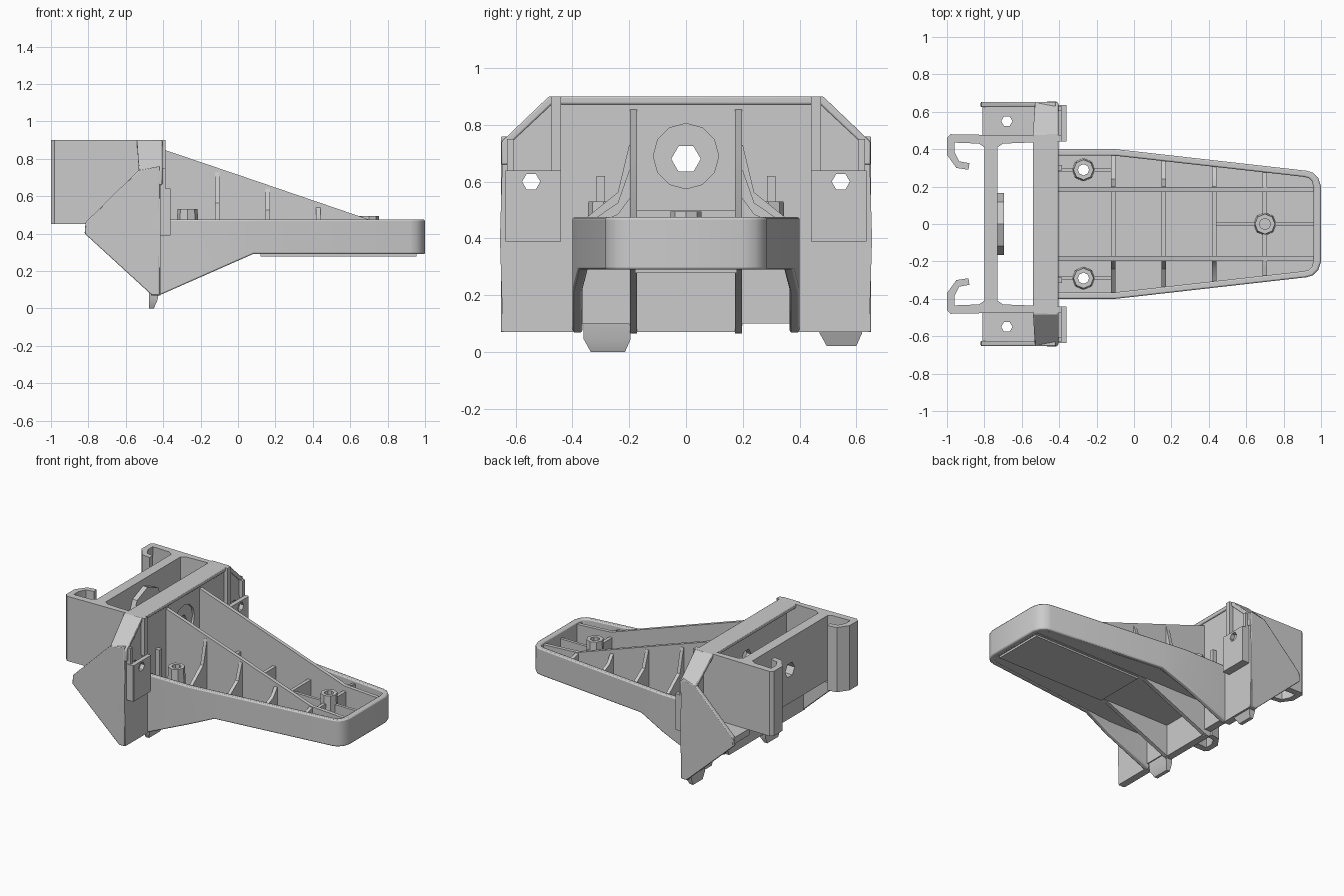
import bpy, bmesh, math

if "Cube" in bpy.data.objects:
    bpy.data.objects.remove(bpy.data.objects["Cube"])


def smooth(ob):
    bpy.ops.object.select_all(action='DESELECT')
    ob.select_set(True)
    bpy.context.view_layer.objects.active = ob
    bpy.ops.object.shade_smooth_by_angle(angle=math.radians(35))


def finish(name, bm, bevel=0.0):
    bmesh.ops.recalc_face_normals(bm, faces=bm.faces)
    me = bpy.data.meshes.new(name)
    bm.to_mesh(me)
    bm.free()
    ob = bpy.data.objects.new(name, me)
    bpy.context.collection.objects.link(ob)
    smooth(ob)
    if bevel:
        m = ob.modifiers.new("edge_bevel", 'BEVEL')
        m.width, m.segments = bevel, 2
    return ob


def loft(name, sections, bevel=0.0):
    """Closed solid through equal-length rings of 3D points."""
    bm = bmesh.new()
    rings = [[bm.verts.new(p) for p in s] for s in sections]
    n = len(rings[0])
    for a, b in zip(rings, rings[1:]):
        for i in range(n):
            j = (i + 1) % n
            bm.faces.new((a[i], a[j], b[j], b[i]))
    bm.faces.new(rings[0])
    bm.faces.new(rings[-1])
    return finish(name, bm, bevel)


def prism(name, pts, axis, a, b, bevel=0.0):
    """Extrude a 2D outline along an axis from a to b."""
    def put(p, t):
        return {'x': (t, p[0], p[1]), 'y': (p[0], t, p[1]), 'z': (p[0], p[1], t)}[axis]
    return loft(name, [[put(p, t) for p in pts] for t in (a, b)], bevel)


def box(name, x, y, z, bevel=0.0):
    y = sorted(y)
    return prism(name, [(x[0], y[0]), (x[1], y[0]), (x[1], y[1]), (x[0], y[1])], 'z', *z, bevel)


def circle(cx, cy, r, n):
    return [(cx + r * math.cos(2 * math.pi * i / n), cy + r * math.sin(2 * math.pi * i / n))
            for i in range(n)]


def cut(ob, cx, cy, r, n, axis):
    tool = prism("hole_cutter", circle(cx, cy, r, n), axis, -2, 2)
    tool.hide_render = True
    m = ob.modifiers.new("hole", 'BOOLEAN')
    m.object, m.operation, m.solver = tool, 'DIFFERENCE', 'EXACT'
    bpy.context.view_layer.objects.active = ob
    bpy.ops.object.modifier_apply(modifier=m.name)
    bpy.data.objects.remove(tool)
    smooth(ob)


def strip(name, st, bevel=0.0):
    """Bar along x from stations (x, y0, y1, z0, z1)."""
    return loft(name, [[(x, y0, z0), (x, y1, z0), (x, y1, z1), (x, y0, z1)]
                       for x, y0, y1, z0, z1 in st], bevel)


def z_bottom(x):
    return 0.29 if x > 0.08 else 0.07 + (x + 0.42) * 0.44


def half_width(x):
    return 0.4 if x < -0.1 else 0.4 - (x + 0.1) * 0.115


# upright mounting plate with notches in its lower edge
half = [(0.48, 0.9), (0.645, 0.74), (0.655, 0.4), (0.645, 0.07),
        (0.38, 0.07), (0.37, 0.1), (0.2, 0.1), (0.19, 0.07)]
plate = prism("mounting_plate", half + [(-y, z) for y, z in reversed(half)], 'x', -0.465, -0.415)
cut(plate, 0, 0.69, 0.115, 12, 'x')
for s in (1, -1):
    cut(plate, s * 0.545, 0.6, 0.032, 6, 'x')
# recessed seat inside the plate hole
seat = prism("hole_seat", circle(0, 0.69, 0.118, 12), 'x', -0.465, -0.43)
cut(seat, 0, 0.68, 0.052, 6, 'x')

# rim running over the top of the plate
rim = [(0.65, 0.66), (0.65, 0.74), (0.483, 0.9), (-0.483, 0.9), (-0.65, 0.74), (-0.65, 0.66)]
inner = [(0.625, 0.66), (0.625, 0.73), (0.473, 0.872), (-0.473, 0.872), (-0.625, 0.73), (-0.625, 0.66)]
depth = [-0.47, -0.53, -0.54, -0.54, -0.53, -0.47]
loft("plate_rim", [[(d, *o), (-0.405, *o), (-0.405, *i), (d, *i)]
                   for d, o, i in zip(depth, rim, inner)], 0.006)

# clamp box: rear wall with raised centre, side walls with hooked ends
wall = box("clamp_rear_wall", (-0.8, -0.73), (-0.43, 0.43), (0.45, 0.9))
boss = prism("clamp_wall_boss", circle(0, 0.69, 0.165, 8), 'x', -0.74, -0.695)
for o in (wall, boss):
    cut(o, 0, 0.68, 0.052, 6, 'x')
hook = [(-0.44, 0.44), (-0.44, 0.47), (-0.98, 0.48), (-1, 0.46), (-1, 0.37), (-0.95, 0.3),
        (-0.885, 0.29), (-0.88, 0.325), (-0.935, 0.335), (-0.96, 0.385), (-0.96, 0.435),
        (-0.83, 0.43), (-0.8, 0.41), (-0.73, 0.41), (-0.7, 0.43)]
for s in (1, -1):
    prism("clamp_side_hook", [(x, y * s) for x, y in hook], 'z', 0.45, 0.9)

    # triangular side wing and its drilled shelf
    prism("side_wing", [(-0.42, 0.76), (-0.53, 0.74), (-0.815, 0.46), (-0.82, 0.4),
                        (-0.46, 0.07), (-0.42, 0.07)], 'y', s * 0.625, s * 0.652, 0.005)
    shelf = box("wing_shelf", (-0.81, -0.45), (s * 0.46, s * 0.64), (0.405, 0.45))
    cut(shelf, -0.68, s * 0.55, 0.03, 6, 'z')

    # corner screw socket on the plate front
    pad = box("screw_socket_front", (-0.39, -0.36), (s * 0.45, s * 0.63), (0.39, 0.64))
    cut(pad, s * 0.545, 0.6, 0.032, 6, 'x')
    for y in (0.44, 0.61):
        box("screw_socket_side", (-0.44, -0.362), (s * y, s * (y + 0.025)), (0.39, 0.64))
    box("screw_socket_floor", (-0.44, -0.362), (s * 0.45, s * 0.63), (0.39, 0.42))
    box("socket_upper_rib", (-0.44, -0.388), (s * 0.44, s * 0.475), (0.64, 0.9))
    box("socket_outer_rib", (-0.44, -0.388), (s * 0.605, s * 0.63), (0.64, 0.75))

# tray: one wall swept around the U-shaped outline
out = [(-0.43, 0.4), (-0.1, 0.4), (0.08, 0.38), (0.92, 0.285), (0.955, 0.275), (0.985, 0.245), (1.0, 0.2)]
ins = [(-0.43, 0.365), (-0.1, 0.365), (0.08, 0.345), (0.91, 0.252), (0.935, 0.245), (0.952, 0.23), (0.96, 0.19)]
out += [(x, -y) for x, y in reversed(out)]
ins += [(x, -y) for x, y in reversed(ins)]
loft("tray_wall", [[(*o, z_bottom(o[0])), (*o, 0.475), (*i, 0.475), (*i, z_bottom(o[0]))]
                   for o, i in zip(out, ins)], 0.008)

# flat tray floor, open channels beneath it, and a pad on the underside
strip("tray_centre_floor", [(x, -0.195, 0.195, 0.292, 0.32) for x in (-0.43, 0.975)])
strip("underside_pad", [(x, -0.18, 0.18, 0.278, 0.295) for x in (0.12, 0.955)])
for s in (1, -1):
    side = strip("tray_side_floor", [(x, s * 0.185, s * (half_width(x) - 0.015), 0.292, 0.32)
                                     for x in (-0.43, -0.1, 0.96)])
    cut(side, -0.27, s * 0.29, 0.03, 8, 'z')

    # tall sloping rib and the cross ribs leaning on it
    strip("long_rib", [(x, s * 0.172, s * 0.198, z_bottom(x), z)
                       for x, z in ((-0.43, 0.86), (0.08, 0.687), (0.7, 0.475), (0.965, 0.46))])
    for x, top in ((-0.11, 0.73), (0.16, 0.64), (0.43, 0.54), (0.7, 0.47)):
        w, zb = half_width(x) - 0.02, 0.3
        prism("cross_gusset", [(s * 0.185, zb), (s * w, zb), (s * w, 0.45),
                               (s * 0.24, 0.45 + (top - 0.45) * 0.4), (s * 0.2, top), (s * 0.185, top)],
              'x', x - 0.012, x + 0.012)
    for x0, x1 in ((-0.43, -0.32), (-0.22, -0.11)):
        box("boss_rib", (x0, x1), (s * 0.28, s * 0.3), (0.3, 0.42))
    box("plate_stiffener", (-0.43, -0.385), (s * 0.285, s * 0.315), (0.3, 0.62))
for x, top in ((-0.11, 0.5), (0.16, 0.47), (0.43, 0.45)):
    box("centre_cross_rib", (x - 0.012, x + 0.012), (-0.185, 0.185), (0.3, top))
for x0, x1 in ((0.43, 0.65), (0.75, 0.97)):
    box("nose_rib", (x0, x1), (-0.01, 0.01), (0.3, 0.43))
for a, b in ((-0.185, -0.05), (0.05, 0.185)):
    box("nose_cross_rib", (0.688, 0.712), (a, b), (0.3, 0.44))

# hollow screw bosses
for x, y, z1 in ((-0.27, 0.29, 0.53), (-0.27, -0.29, 0.53), (0.7, 0, 0.495)):
    b = loft("screw_boss", [[(*p, z) for p in circle(x, y, r, 8)] for r, z in ((0.062, 0.3), (0.054, z1))])
    cut(b, x, y, 0.03, 8, 'z')

# locating tabs under the plate
for y0, y1, zt, zb in ((-0.36, -0.195, 0.12, 0.0), (0.47, 0.62, 0.09, 0.022)):
    zm = zb + 0.045
    loft("locating_tab", [[(-0.475, a, z), (xf, a, z), (xf, b, z), (-0.475, b, z)] for a, b, z, xf in
                          ((y0, y1, zt, -0.42), (y0, y1, zm, -0.43), (y0 + 0.025, y1 - 0.02, zb, -0.45))])
